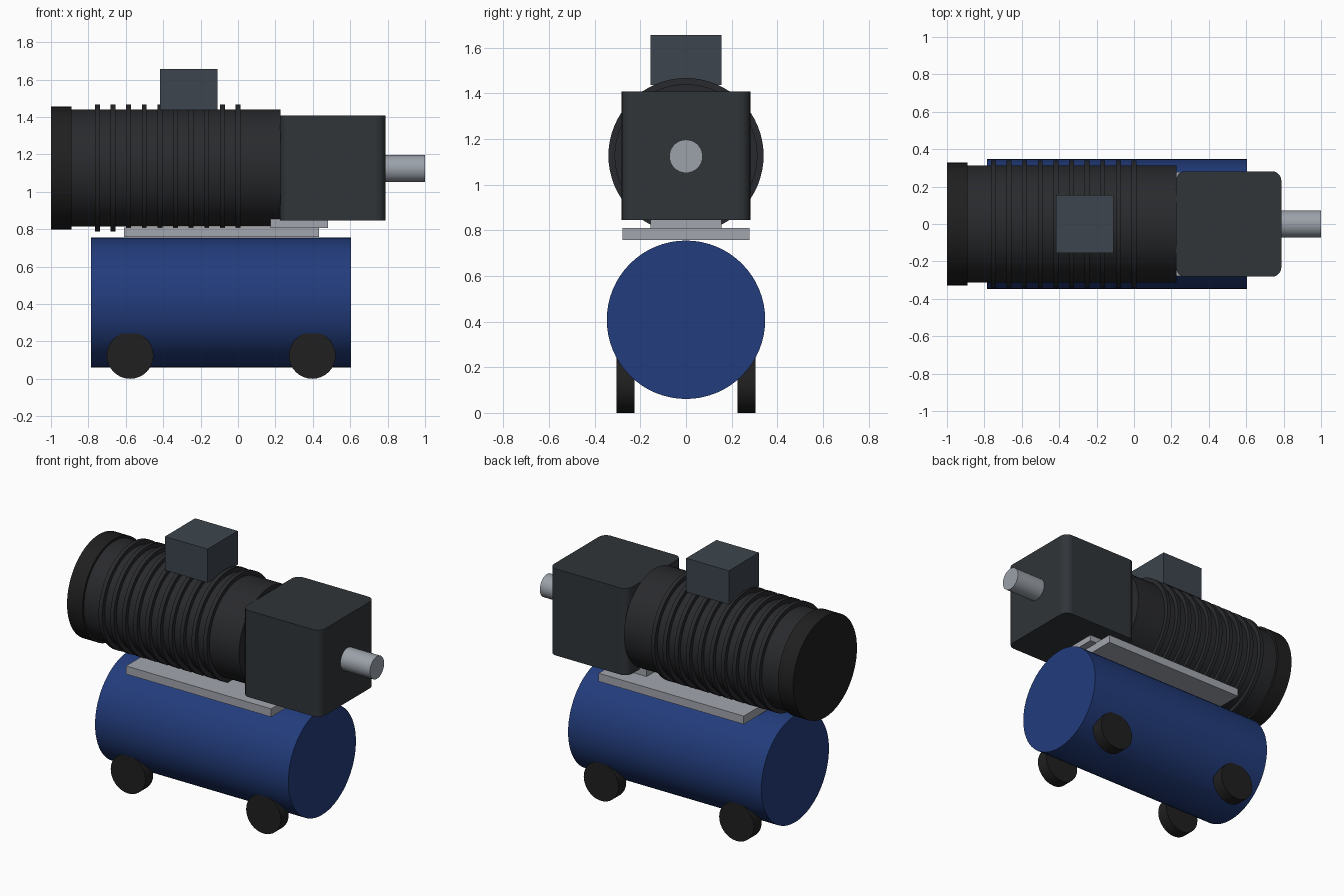
import bpy
import math

if "Cube" in bpy.data.objects:
    bpy.data.objects.remove(bpy.data.objects["Cube"])


def material(name, rgb):
    m = bpy.data.materials.new(name)
    m.diffuse_color = (*rgb, 1)
    m.use_nodes = True
    m.node_tree.nodes["Principled BSDF"].inputs["Base Color"].default_value = m.diffuse_color
    return m


BLUE = material("tank_blue", (0.016, 0.045, 0.2))
BLACK = material("motor_black", (0.022, 0.023, 0.026))
RUBBER = material("rubber", (0.014, 0.014, 0.014))
DARK = material("housing_dark", (0.03, 0.035, 0.04))
BOX = material("box_slate", (0.045, 0.06, 0.075))
STEEL = material("steel", (0.33, 0.36, 0.4))
PLATE = material("plate_grey", (0.36, 0.38, 0.42))


def finish(ob, name, mat):
    ob.name = name
    ob.data.materials.append(mat)
    return ob


def box(name, x, y, z, mat):
    """Box from (min, max) ranges on each axis."""
    ranges = (x, y, z)
    bpy.ops.mesh.primitive_cube_add(size=1, location=[(a + b) / 2 for a, b in ranges])
    ob = bpy.context.object
    ob.scale = [b - a for a, b in ranges]
    bpy.ops.object.transform_apply(location=False, rotation=False, scale=True)
    return finish(ob, name, mat)


def cyl_x(name, x0, x1, z, r, mat, sides=64):
    """Cylinder along x, from x0 to x1."""
    bpy.ops.mesh.primitive_cylinder_add(vertices=sides, radius=r, depth=x1 - x0,
                                        location=((x0 + x1) / 2, 0, z),
                                        rotation=(0, math.pi / 2, 0))
    bpy.ops.object.shade_smooth_by_angle(angle=math.radians(30))
    return finish(bpy.context.object, name, mat)


# Air tank
cyl_x("tank", -0.785, 0.605, 0.408, 0.347, BLUE)

# Four wheels
for x in (-0.577, 0.397):
    for side in (-1, 1):
        bpy.ops.mesh.primitive_cylinder_add(vertices=32, radius=0.125, depth=0.08,
                                            location=(x, side * 0.265, 0.125),
                                            rotation=(math.pi / 2, 0, 0))
        bpy.ops.object.shade_smooth_by_angle(angle=math.radians(30))
        finish(bpy.context.object, "wheel", RUBBER)

# Mounting plates
box("base_plate", (-0.61, 0.433), (-0.278, 0.278), (0.757, 0.81), PLATE)
box("gearbox_foot", (0.175, 0.482), (-0.155, 0.155), (0.806, 0.855), PLATE)

# Motor body, cooling fins and fan cover
AXIS = 1.127
cyl_x("motor_body", -0.9, 0.227, AXIS, 0.313, BLACK)
for i in range(10):
    x = -0.752 + i * 0.0836
    cyl_x("cooling_fin", x - 0.013, x + 0.013, AXIS, 0.34, BLACK)
cyl_x("fan_cover", -1.0, -0.89, AXIS, 0.328, RUBBER)

# Terminal box
box("terminal_box", (-0.417, -0.11), (-0.155, 0.155), (1.437, 1.656), BOX)

# Gearbox housing with rounded vertical edges
gear = box("gearbox", (0.225, 0.788), (-0.282, 0.282), (0.845, 1.408), DARK)
weights = gear.data.attributes.new("bevel_weight_edge", 'FLOAT', 'EDGE')
for e in gear.data.edges:
    a, b = (gear.data.vertices[i].co for i in e.vertices)
    weights.data[e.index].value = 1.0 if abs(a.z - b.z) > 0.1 else 0.0
bevel = gear.modifiers.new("rounded_corners", 'BEVEL')
bevel.limit_method = 'WEIGHT'
bevel.width = 0.05
bevel.segments = 5
bpy.ops.object.shade_smooth_by_angle(angle=math.radians(30))

# Output shaft
cyl_x("output_shaft", 0.76, 1.0, 1.124, 0.073, STEEL, 32)
